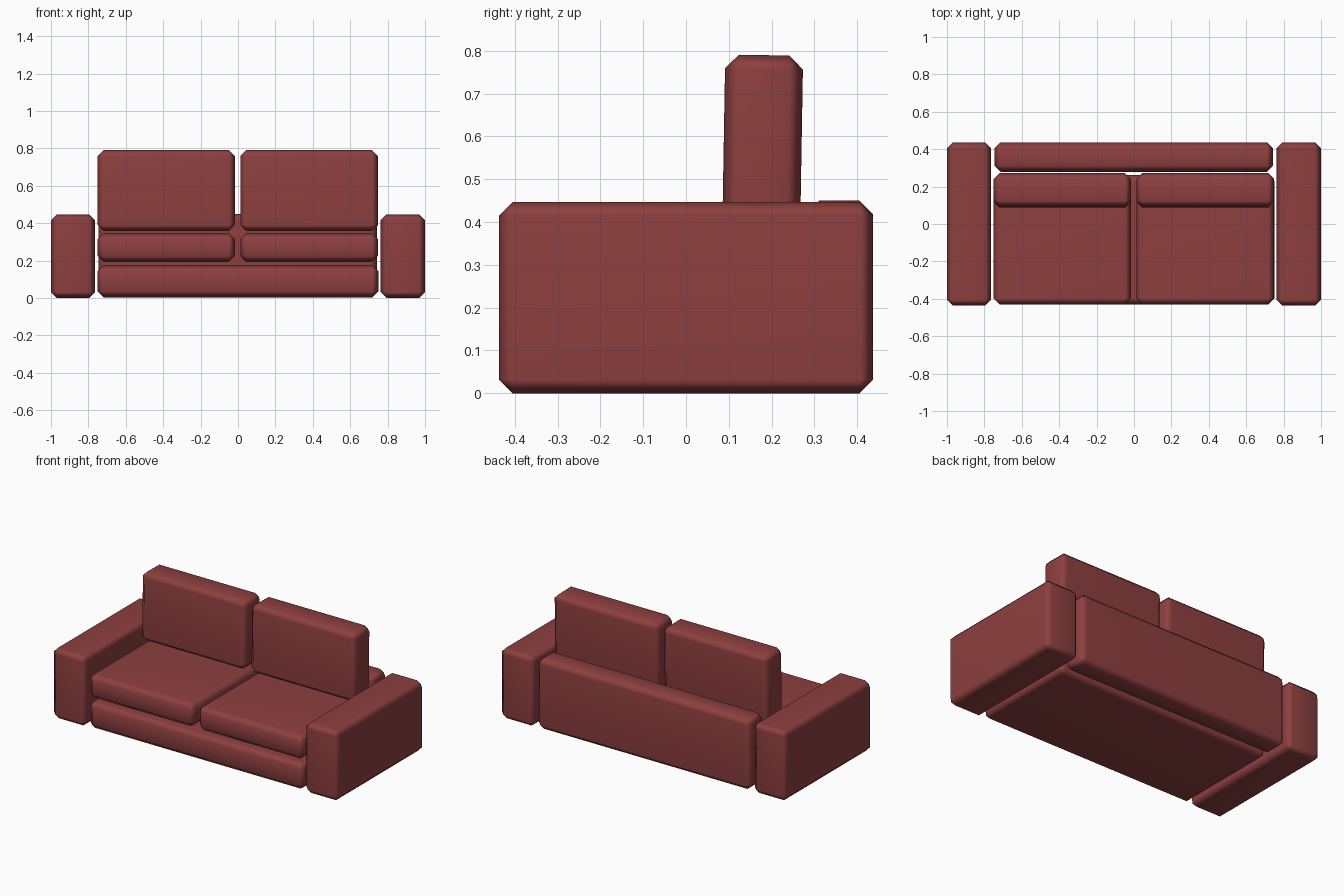
import bpy
import bmesh
from mathutils import Matrix, Vector

if "Cube" in bpy.data.objects:
    bpy.data.objects.remove(bpy.data.objects["Cube"])

red = bpy.data.materials.new("red_upholstery")
red.diffuse_color = (0.27, 0.05, 0.05, 1)
red.use_nodes = True
red.node_tree.nodes["Principled BSDF"].inputs["Base Color"].default_value = red.diffuse_color


def cushion(name, lo, hi, bevel=0.032, tilt=0.0):
    """Chamfered, smooth-shaded block between two corners, tilted about x."""
    lo, hi = Vector(lo), Vector(hi)
    bm = bmesh.new()
    bmesh.ops.create_cube(bm, size=1, matrix=Matrix.Diagonal((*(hi - lo), 1)))
    for face in bm.faces:
        face.smooth = True
    mesh = bpy.data.meshes.new(name)
    bm.to_mesh(mesh)
    bm.free()
    mesh.materials.append(red)
    obj = bpy.data.objects.new(name, mesh)
    obj.location = (lo + hi) / 2
    obj.rotation_euler.x = tilt
    bpy.context.collection.objects.link(obj)
    mod = obj.modifiers.new("chamfer", 'BEVEL')
    mod.width = bevel
    mod.segments = 1
    obj.modifiers.new("flat_face_normals", 'WEIGHTED_NORMAL')
    return obj


# Base and back panel
cushion("base", (-0.75, -0.43, 0.003), (0.75, 0.262, 0.175))
cushion("back_panel", (-0.745, 0.279, 0.003), (0.742, 0.437, 0.45))

# Left and right arms
cushion("left_arm", (-1, -0.437, 0), (-0.764, 0.437, 0.447))
cushion("right_arm", (0.762, -0.437, 0), (1, 0.437, 0.447))

# Seat and back cushions, one pair per side
for side, x0, x1 in (("left", -0.75, -0.017), ("right", 0.013, 0.748)):
    cushion(side + "_seat_cushion", (x0, -0.43, 0.192), (x1, 0.262, 0.347))
    cushion(side + "_back_cushion", (x0, 0.088, 0.358), (x1, 0.27, 0.79), tilt=-0.017)
